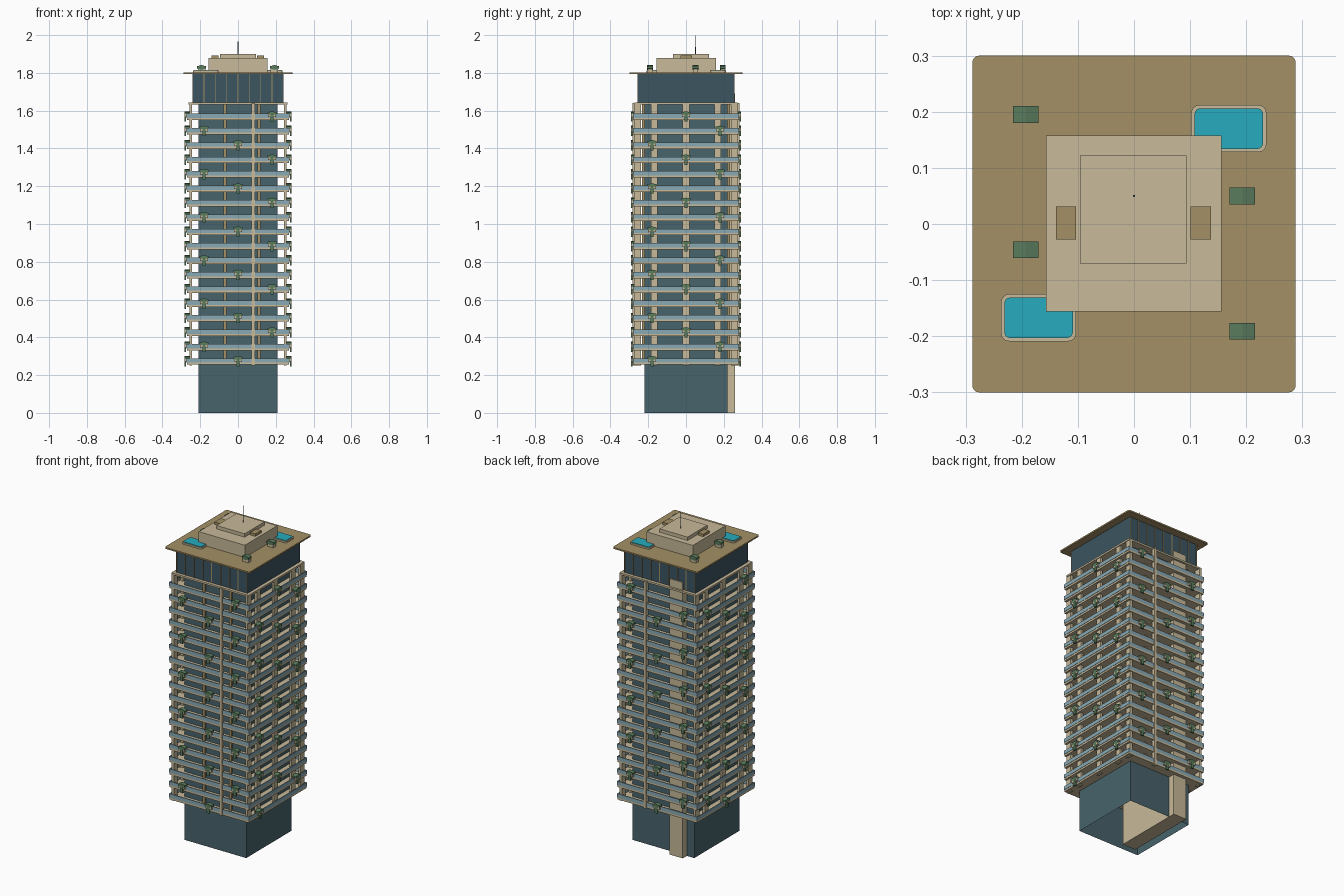
import bpy, bmesh, math
from mathutils import Matrix, Vector

if "Cube" in bpy.data.objects:
    bpy.data.objects.remove(bpy.data.objects["Cube"])


def mat(name, c):
    m = bpy.data.materials.new(name)
    m.diffuse_color = (*c, 1)
    m.use_nodes = True
    m.node_tree.nodes["Principled BSDF"].inputs["Base Color"].default_value = m.diffuse_color
    return m


GLASS = mat("dark_glass", (0.065, 0.125, 0.15))
CROWN = mat("crown_glass", (0.045, 0.09, 0.12))
RAIL = mat("rail_glass", (0.25, 0.40, 0.46))
STONE = mat("stone", (0.58, 0.49, 0.32))
DECK = mat("deck", (0.37, 0.28, 0.13))
WATER = mat("water", (0.02, 0.41, 0.51))
LEAF = mat("leaf", (0.10, 0.20, 0.11))


def finish(name, bm, m):
    me = bpy.data.meshes.new(name)
    bm.to_mesh(me)
    bm.free()
    me.materials.append(m)
    ob = bpy.data.objects.new(name, me)
    bpy.context.collection.objects.link(ob)
    return ob


def add_box(bm, x0, x1, y0, y1, z0, z1):
    c = Vector(((x0 + x1) / 2, (y0 + y1) / 2, (z0 + z1) / 2))
    s = Matrix.Diagonal((x1 - x0, y1 - y0, z1 - z0, 1))
    return bmesh.ops.create_cube(bm, size=1, matrix=Matrix.Translation(c) @ s)["verts"]


def boxes(name, m, items):
    bm = bmesh.new()
    for b in items:
        add_box(bm, *b)
    return finish(name, bm, m)


def rounded_box(name, m, b, r):
    bm = bmesh.new()
    add_box(bm, *b)
    es = [e for e in bm.edges if abs(e.verts[0].co.z - e.verts[1].co.z) > 1e-5]
    bmesh.ops.bevel(bm, geom=es, offset=r, segments=4, profile=0.5, affect='EDGES')
    return finish(name, bm, m)


def hex_bush(bm, M, w, d, h):
    # squashed six-sided prism, axis along local y
    R = Matrix.Rotation(math.pi / 2, 4, 'X')
    S = Matrix.Diagonal((1, 1, h / (w * 0.866), 1))
    bmesh.ops.create_cone(bm, cap_ends=True, segments=6, radius1=w / 2, radius2=w / 2,
                          depth=d, matrix=M @ S @ R @ Matrix.Rotation(math.pi / 6 + math.pi / 3 * 0.5, 4, 'Z'))


N, Z0, STEP = 18, 0.255, 0.0762
TOP = 1.64

# tower core, open underneath
bm = bmesh.new()
add_box(bm, -0.21, 0.21, -0.22, 0.22, 0, TOP)
bm.faces.ensure_lookup_table()
bmesh.ops.delete(bm, geom=[f for f in bm.faces if f.calc_center_median().z < 1e-4], context='FACES')
finish("tower_core", bm, GLASS)
boxes("service_spine", STONE, [(-0.16, -0.07, -0.18, 0.26, 0, 1.69)])

# floor slabs, railings and handrails
slabs, rails, caps = [], [], []
for i in range(N + 1):
    z = Z0 + i * STEP if i < N else TOP - 0.008
    slabs.append((-0.262, 0.262, -0.272, 0.272, z, z + 0.011))
    if i == N:
        continue
    for s in (-1, 1):
        a, b = sorted((s * 0.266, s * 0.272))
        rails.append((a, b, -0.28, 0.28, z + 0.011, z + 0.034))
        a, b = sorted((s * 0.274, s * 0.28))
        rails.append((-0.266, 0.266, a, b, z + 0.011, z + 0.034))
        a, b = sorted((s * 0.262, s * 0.27))
        slabs.append((a, b, -0.28, 0.28, z, z + 0.011))
        a, b = sorted((s * 0.272, s * 0.28))
        slabs.append((-0.262, 0.262, a, b, z, z + 0.011))
boxes("balcony_slabs", STONE, slabs)
boxes("balcony_railings", RAIL, rails)

# vertical fins: corners, sides, front and back
fins, mull = [], []
for s in (-1, 1):
    a, b = sorted((s * 0.243, s * 0.258))
    for y in (-0.257, -0.168, 0, 0.168, 0.257):
        fins.append((a, b, y - 0.018, y + 0.018, 0.25, TOP))
    a, b = sorted((s * 0.262, s * 0.283))
    fins.append((0.072, 0.09, a, b, 0.25, TOP))
    a, b = sorted((s * 0.22, s * 0.232))
    for x in (-0.07, 0.11):
        mull.append((x - 0.008, x + 0.008, a, b, 0.26, TOP))
boxes("facade_fins", STONE, fins)
boxes("facade_mullions", DECK, mull)

# balcony planters: position cycles every three floors on each side
pots, leaves = bmesh.new(), bmesh.new()
for i in range(N):
    z = Z0 + i * STEP + 0.036
    for k in range(4):
        R = Matrix.Rotation(k * math.pi / 2, 4, 'Z')
        off = (0, -0.18, 0.18)[(i + k) % 3 if k % 2 else i % 3]
        if k == 2:
            off = -off
        d = -0.278 if k % 2 == 0 else -0.27
        v = add_box(pots, off - 0.022, off + 0.022, d - 0.012, d + 0.012, z - 0.02, z - 0.004)
        bmesh.ops.transform(pots, matrix=R, verts=v)
        hex_bush(leaves, R @ Matrix.Translation((off, d, z)), 0.052, 0.026, 0.018)
        v = add_box(leaves, off - 0.009, off + 0.009, d - 0.013, d - 0.004, z - 0.045, z)
        bmesh.ops.transform(leaves, matrix=R, verts=v)
finish("balcony_planters", pots, STONE)
finish("balcony_plants", leaves, LEAF)

# crown storey with mullions
boxes("crown_glazing", CROWN, [(-0.242, 0.242, -0.253, 0.253, TOP, 1.795)])
cm = []
for s in (-1, 1):
    a, b = sorted((s * 0.253, s * 0.257))
    for j in range(9):
        x = -0.24 + j * 0.06
        cm.append((x - 0.002, x + 0.002, a, b, TOP, 1.795))
boxes("crown_mullions", DECK, cm)

# roof deck and penthouse
rounded_box("roof_deck", DECK, (-0.288, 0.288, -0.3, 0.3, 1.794, 1.803), 0.012)
boxes("penthouse", STONE, [(-0.157, 0.156, -0.156, 0.158, 1.803, 1.878)])
boxes("penthouse_cap", STONE, [(-0.096, 0.094, -0.07, 0.122, 1.878, 1.899)])
boxes("roof_vents", DECK, [(x - 0.018, x + 0.018, -0.028, 0.031, 1.878, 1.893) for x in (-0.121, 0.119)])

# corner pools with stone rims
for n, cx, cy in (("right", 0.169, 0.17), ("left", -0.17, -0.167)):
    rounded_box("pool_rim_" + n, STONE, (cx - 0.067, cx + 0.067, cy - 0.042, cy + 0.042, 1.803, 1.812), 0.014)
    rounded_box("pool_water_" + n, WATER, (cx - 0.061, cx + 0.061, cy - 0.036, cy + 0.036, 1.805, 1.815), 0.01)

# roof planters
pots, leaves = bmesh.new(), bmesh.new()
for x, y in ((-0.193, 0.195), (-0.193, -0.046), (0.193, 0.05), (0.193, -0.191)):
    add_box(pots, x - 0.02, x + 0.02, y - 0.013, y + 0.013, 1.803, 1.822)
    hex_bush(leaves, Matrix.Translation((x, y, 1.829)), 0.053, 0.03, 0.022)
finish("roof_planters", pots, STONE)
finish("roof_plants", leaves, LEAF)

# antenna mast
bm = bmesh.new()
bmesh.ops.create_cone(bm, cap_ends=True, segments=8, radius1=0.002, radius2=0.001, depth=0.104,
                      matrix=Matrix.Translation((0, 0.05, 1.948)))
finish("antenna", bm, GLASS)
